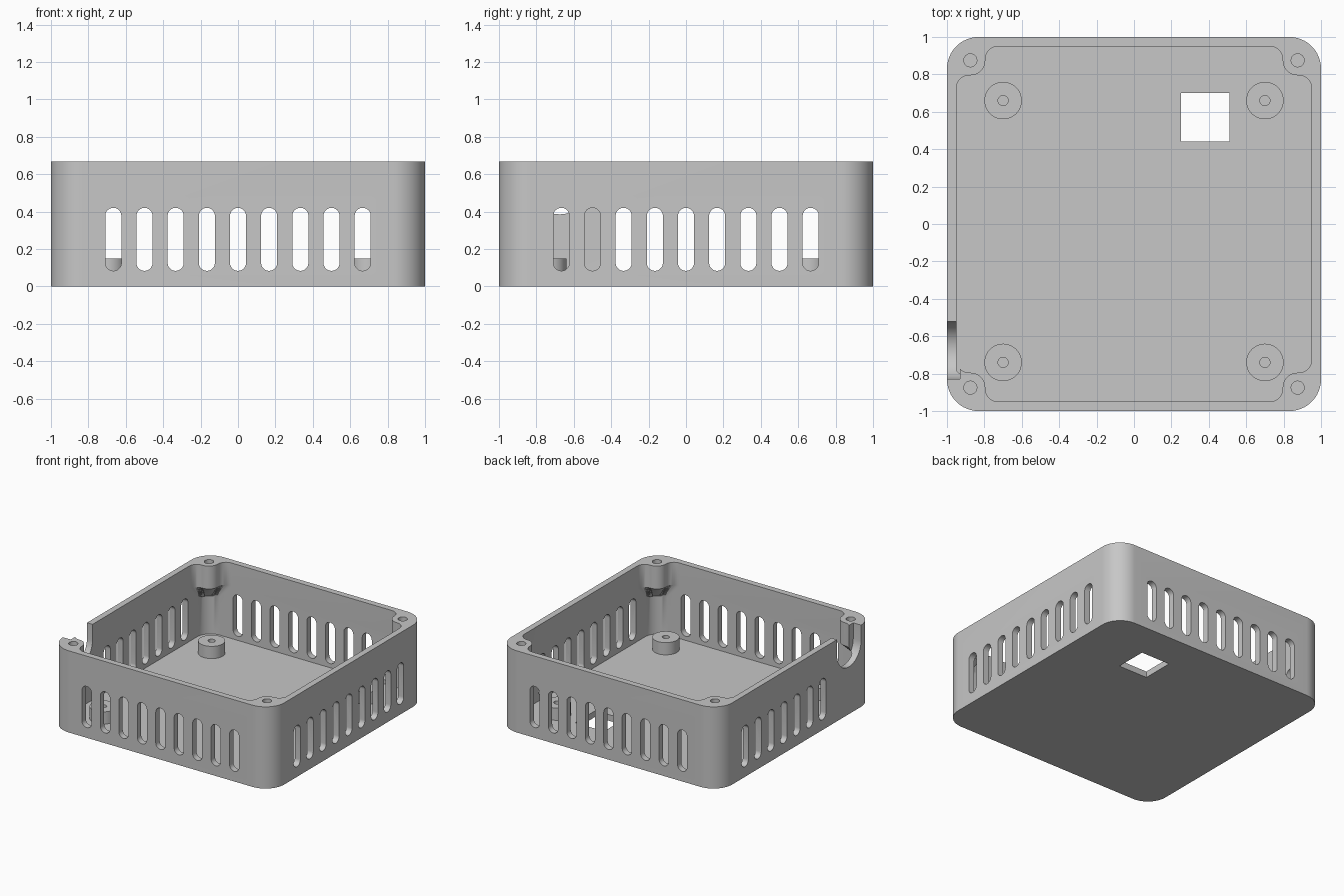
import bpy
import bmesh
from math import cos, sin, pi, radians

if "Cube" in bpy.data.objects:
    bpy.data.objects.remove(bpy.data.objects["Cube"], do_unlink=True)

HEIGHT, FLOOR, INNER = 0.667, 0.05, 0.95
SCREW = 0.875
PITCH = 1 / 6

plastic = bpy.data.materials.new("grey plastic")
plastic.use_nodes = True
plastic.diffuse_color = (0.57, 0.57, 0.57, 1)
plastic.node_tree.nodes["Principled BSDF"].inputs["Base Color"].default_value = (0.57, 0.57, 0.57, 1)


def arc(cx, cy, r, start, end, steps):
    angles = [radians(start + (end - start) * i / steps) for i in range(steps + 1)]
    return [(cx + r * cos(a), cy + r * sin(a)) for a in angles]


def four_corners(corner):
    """Repeat one corner outline by quarter turns."""
    ring = []
    for turn in range(4):
        ring += corner
        corner = [(-y, x) for x, y in corner]
    return ring


def at_height(ring, z):
    return [(x, y, z) for x, y in ring]


def loft(bm, rings):
    """Closed solid through rings with equal point counts."""
    loops = [[bm.verts.new(p) for p in ring] for ring in rings]
    n = len(loops[0])
    for a, b in zip(loops, loops[1:]):
        for i in range(n):
            j = (i + 1) % n
            bm.faces.new((a[i], a[j], b[j], b[i]))
    bm.faces.new(loops[0][::-1])
    bm.faces.new(loops[-1])


def finish(bm, name):
    bmesh.ops.recalc_face_normals(bm, faces=bm.faces)
    mesh = bpy.data.meshes.new(name)
    bm.to_mesh(mesh)
    bm.free()
    mesh.materials.append(plastic)
    obj = bpy.data.objects.new(name, mesh)
    bpy.context.collection.objects.link(obj)
    return obj


def smooth(obj):
    bpy.ops.object.select_all(action="DESELECT")
    obj.select_set(True)
    bpy.context.view_layer.objects.active = obj
    bpy.ops.object.shade_smooth_by_angle(angle=radians(30))


def cut(obj, cutter):
    cutter.hide_render = True
    mod = obj.modifiers.new("cut", "BOOLEAN")
    mod.operation, mod.solver, mod.object = "DIFFERENCE", "EXACT", cutter
    bpy.ops.object.select_all(action="DESELECT")
    obj.select_set(True)
    bpy.context.view_layer.objects.active = obj
    bpy.ops.object.modifier_apply(modifier=mod.name)
    bpy.data.objects.remove(cutter, do_unlink=True)


def wall_cut(bm, axis, side, u, bottom, top, r, inside=0.9):
    """Round-ended cutter through one wall."""
    outline = arc(u, top - r, r, 0, 180, 16) + arc(u, bottom + r, r, 180, 360, 16)
    rings = []
    for depth in (inside, 1.1):
        d = side * depth
        rings.append([(d, a, z) if axis == "x" else (a, d, z) for a, z in outline])
    loft(bm, rings)


# Outer shell
bm = bmesh.new()
outline = four_corners(arc(0.83, 0.83, 0.17, 0, 90, 16))
loft(bm, [at_height(outline, 0), at_height(outline, HEIGHT)])
case = finish(bm, "case")

# Cavity: plain round corners below, screw bosses above with tapered undersides
plain = four_corners(arc(0.83, 0.83, 0.12, 0, 90, 26))
bossed = four_corners(arc(0.88, 0.725, 0.07, 0, 90, 8)
                      + arc(SCREW, SCREW, 0.08, 270, 180, 8)
                      + arc(0.725, 0.88, 0.07, 0, 90, 8))
bm = bmesh.new()
loft(bm, [at_height(plain, FLOOR), at_height(plain, 0.36),
          at_height(bossed, 0.48), at_height(bossed, 0.8)])
bmesh.ops.triangulate(bm, faces=[f for f in bm.faces if len(f.verts) == 4])
cut(case, finish(bm, "cavity_cutter"))

# Vent slots, cable notch, screw holes and floor window
bm = bmesh.new()
for axis in "xy":
    for side in (-1, 1):
        for i in range(-4, 5):
            if axis == "x" and side < 0 and i < -2:
                continue
            wall_cut(bm, axis, side, i * PITCH, 0.083, 0.42, 0.043)
wall_cut(bm, "x", -1, -0.675, 0.385, 1.1, 0.155, inside=0.93)
for sx in (-1, 1):
    for sy in (-1, 1):
        hole = arc(sx * SCREW, sy * SCREW, 0.035, 0, 345, 23)
        loft(bm, [at_height(hole, 0.5), at_height(hole, 0.8)])
window = [(0.25, 0.44), (0.51, 0.44), (0.51, 0.7), (0.25, 0.7)]
loft(bm, [at_height(window, -0.1), at_height(window, 0.12)])
cut(case, finish(bm, "opening_cutter"))
smooth(case)

# Board standoffs with blind screw holes
for side, sx in (("right", -0.7), ("left", 0.7)):
    for end, sy in (("front", -0.74), ("back", 0.66)):
        bm = bmesh.new()
        rings = [(0.1, FLOOR - 0.01), (0.1, 0.15), (0.027, 0.15), (0.027, FLOOR + 0.01)]
        loft(bm, [at_height(arc(sx, sy, r, 0, 352.5, 47), z) for r, z in rings])
        smooth(finish(bm, f"{end}_{side}_standoff"))
